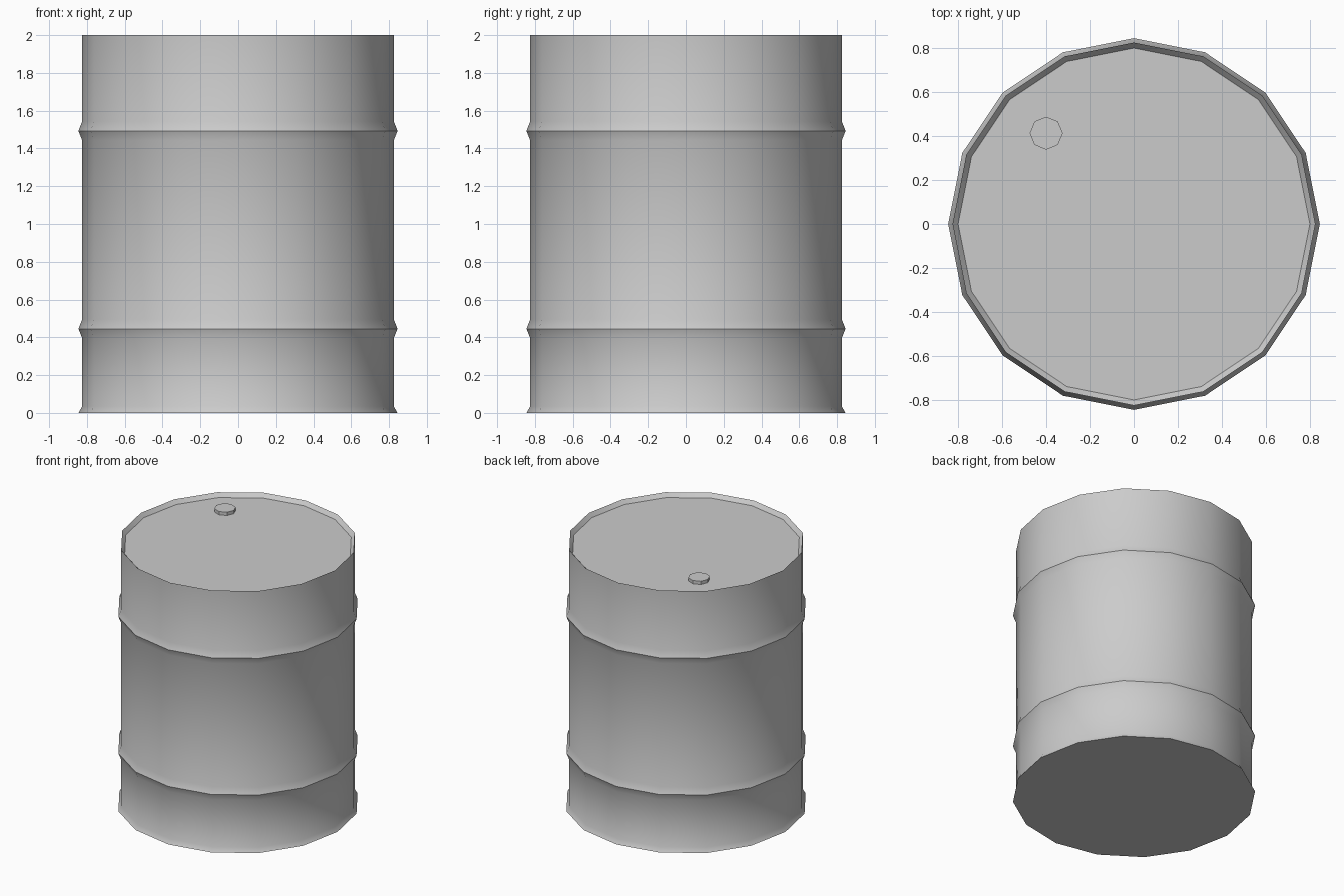
import bpy, bmesh
from math import cos, sin, pi, radians

if "Cube" in bpy.data.objects:
    bpy.data.objects.remove(bpy.data.objects["Cube"])


def lathe(name, profile, sides, center=(0, 0)):
    """Revolve (radius, z) points around z and cap both ends."""
    bm = bmesh.new()
    rings = [[bm.verts.new((center[0] + r * cos(2 * pi * i / sides),
                            center[1] + r * sin(2 * pi * i / sides), z))
              for i in range(sides)] for r, z in profile]
    for low, high in zip(rings, rings[1:]):
        for i in range(sides):
            j = (i + 1) % sides
            bm.faces.new((low[i], low[j], high[j], high[i]))
    bm.faces.new(rings[0][::-1])
    bm.faces.new(rings[-1])
    mesh = bpy.data.meshes.new(name)
    bm.to_mesh(mesh)
    bm.free()
    obj = bpy.data.objects.new(name, mesh)
    bpy.context.collection.objects.link(obj)
    bpy.ops.object.select_all(action='DESELECT')
    obj.select_set(True)
    bpy.context.view_layer.objects.active = obj
    bpy.ops.object.shade_smooth_by_angle(angle=radians(40))
    return obj


R, FLARE = 0.825, 0.845

# Drum: flared foot, two rolled ribs, sloped rim down to the recessed lid
profile = [(FLARE, 0), (R, 0.035)]
for z in (0.445, 1.493):
    profile += [(R, z - 0.05), (FLARE, z), (R, z + 0.05)]
profile += [(R, 2.0), (0.8, 1.97)]
lathe("drum_body", profile, 16)

# Filler cap on the lid
lathe("filler_cap", [(0.075, 1.965), (0.075, 1.995)], 8, (-0.4, 0.413))
